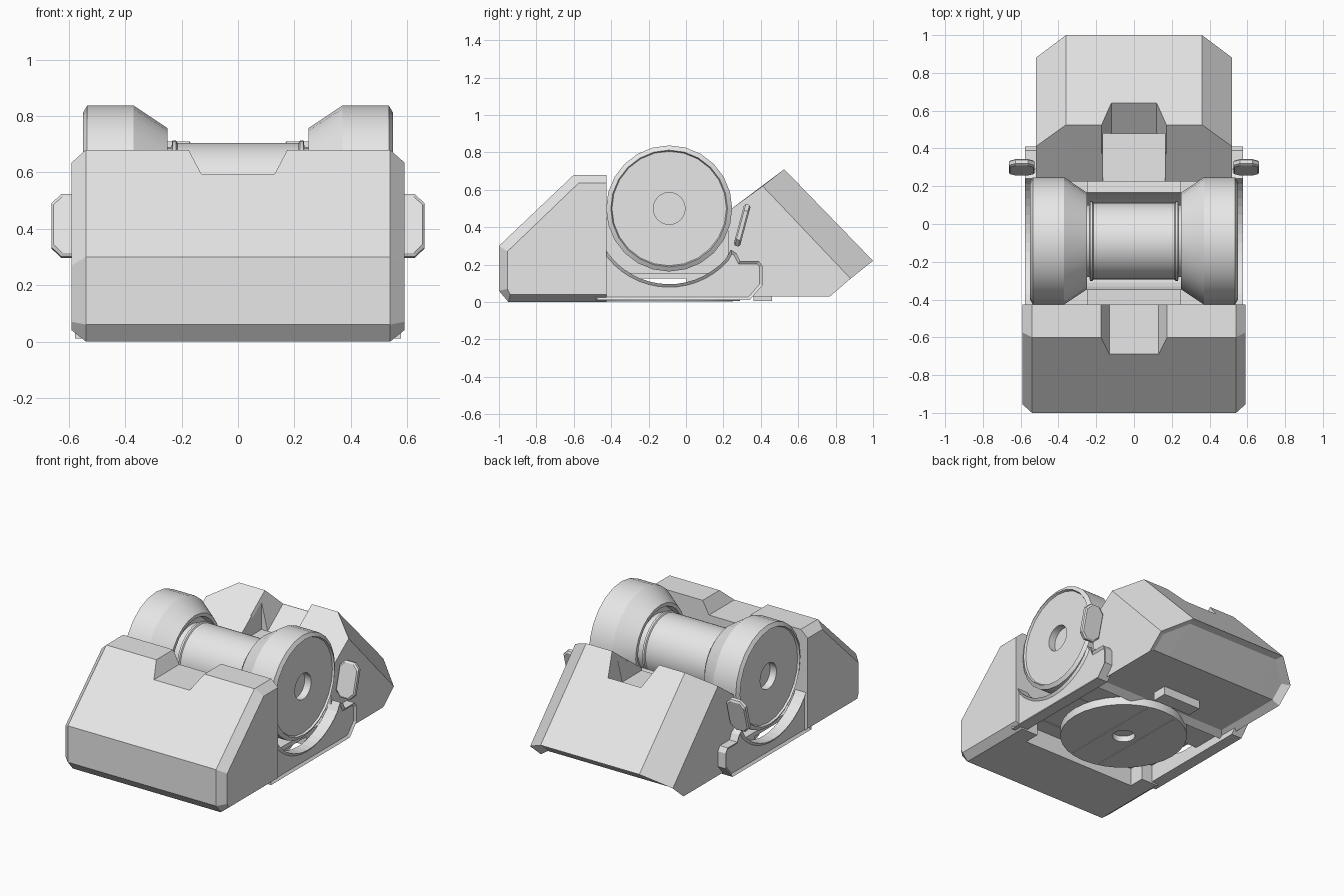
import bpy, bmesh, math
from mathutils import Vector

cube = bpy.data.objects.get("Cube")
if cube:
    bpy.data.objects.remove(cube, do_unlink=True)

grey = bpy.data.materials.new("plain_grey")
grey.use_nodes = True
grey.diffuse_color = (0.8, 0.8, 0.8, 1)
grey.node_tree.nodes["Principled BSDF"].inputs["Base Color"].default_value = (0.8, 0.8, 0.8, 1)

AXLE_Y, AXLE_Z = -0.09, 0.5


def finish(name, bm, smooth=False):
    bmesh.ops.remove_doubles(bm, verts=bm.verts, dist=1e-5)
    bmesh.ops.recalc_face_normals(bm, faces=bm.faces)
    mesh = bpy.data.meshes.new(name)
    bm.to_mesh(mesh)
    bm.free()
    mesh.materials.append(grey)
    ob = bpy.data.objects.new(name, mesh)
    bpy.context.collection.objects.link(ob)
    bpy.ops.object.select_all(action='DESELECT')
    ob.select_set(True)
    bpy.context.view_layer.objects.active = ob
    if smooth:
        bpy.ops.object.shade_smooth_by_angle(angle=math.radians(28))
    return ob


def loft_mesh(sections):
    """Skin side profiles (y, z) placed at successive x positions."""
    bm = bmesh.new()
    rings = [[bm.verts.new((x, y, z)) for y, z in pts] for x, pts in sections]
    n = len(rings[0])
    for a, b in zip(rings, rings[1:]):
        for i in range(n):
            j = (i + 1) % n
            bm.faces.new((a[i], a[j], b[j], b[i]))
    bm.faces.new(rings[0])
    bm.faces.new(rings[-1])
    bmesh.ops.recalc_face_normals(bm, faces=bm.faces)
    return bm


def symmetric(inner_x, inner, outer_x, outer):
    return [(-outer_x, outer), (-inner_x, inner), (inner_x, inner), (outer_x, outer)]


def box(name, x, y0, y1, z0, z1):
    pts = [(y0, z0), (y1, z0), (y1, z1), (y0, z1)]
    return finish(name, loft_mesh([(-x, pts), (x, pts)]))


def lathe(name, profile, place, segs):
    """Turn (position along axis, radius) points; place maps them to space."""
    bm = bmesh.new()
    rings = []
    for k in range(segs):
        a = 2 * math.pi * k / segs
        rings.append([bm.verts.new(place(t, r * math.cos(a), r * math.sin(a))) for t, r in profile])
    for k in range(segs):
        a, b = rings[k], rings[(k + 1) % segs]
        for i in range(len(profile) - 1):
            bm.faces.new((a[i], a[i + 1], b[i + 1], b[i]))
    bmesh.ops.remove_doubles(bm, verts=bm.verts, dist=1e-5)
    bmesh.ops.dissolve_degenerate(bm, edges=bm.edges, dist=1e-5)
    return finish(name, bm, smooth=True)


def arc(r, start, end, n):
    out = []
    for i in range(n + 1):
        a = math.radians(start + (end - start) * i / n)
        out.append((AXLE_Y + r * math.cos(a), AXLE_Z + r * math.sin(a)))
    return out


def cut(target, cutter):
    mod = target.modifiers.new("cut", 'BOOLEAN')
    mod.object = cutter
    mod.operation = 'DIFFERENCE'
    mod.solver = 'EXACT'
    bpy.ops.object.select_all(action='DESELECT')
    target.select_set(True)
    bpy.context.view_layer.objects.active = target
    bpy.ops.object.modifier_apply(modifier=mod.name)
    bpy.data.objects.remove(cutter, do_unlink=True)


# Front block: sloped nose with chamfered sides
full = [(-0.95, 0), (-1, 0.06), (-1, 0.3), (-0.6, 0.68), (-0.425, 0.68), (-0.425, 0)]
side = [(-0.94, 0.04), (-0.955, 0.07), (-0.955, 0.27), (-0.575, 0.635), (-0.425, 0.635), (-0.425, 0.04)]
front_block = finish("front_block", loft_mesh(symmetric(0.54, full, 0.59, side)))
low = [(-0.8, 0.595), (-0.3, 0.595), (-0.3, 0.8), (-0.8, 0.8)]
high = [(-0.8, 0.685), (-0.3, 0.685), (-0.3, 0.8), (-0.8, 0.8)]
cut(front_block, finish("notch_cutter", loft_mesh(symmetric(0.13, low, 0.178, high))))
cut(front_block, box("cavity_cutter", 0.42, -0.53, -0.3, -0.1, 0.12))

# Rear block: wedge with angled sides and a recessed underside
full = [(0.225, 0.485), (0.525, 0.71), (1, 0.22), (0.77, 0.03), (0.225, 0.03)]
side = [(0.225, 0.485), (0.41, 0.62), (0.88, 0.125), (0.77, 0.03), (0.225, 0.03)]
bm = loft_mesh(symmetric(0.36, full, 0.52, side))
under = [f for f in bm.faces if f.normal.z < -0.5]
bmesh.ops.inset_region(bm, faces=under, thickness=0.045, depth=-0.03, use_even_offset=True)
rear_block = finish("rear_block", bm)
deep = [(0.28, 0.32), (0.64, 0.59), (0.64, 0.9), (0.28, 0.9)]
shallow = [(0.28, 0.53), (0.53, 0.717), (0.53, 0.9), (0.28, 0.9)]
deep[0] = (0.48, 0.47)
shallow[0] = (0.37, 0.597)
cut(rear_block, finish("rear_notch_cutter", loft_mesh(symmetric(0.12, deep, 0.172, shallow))))
cut(rear_block, box("rear_seat_cutter", 0.165, 0.1, 0.48, 0.47, 0.9))

# Cradle under the spool, deck under the wheels
cradle = [(-0.43, 0.125), (0.23, 0.125), (0.23, 0.45)] + arc(0.26, -10, -170, 14) + [(-0.43, 0.45)]
finish("spool_cradle", loft_mesh([(-0.25, cradle), (0.25, cradle)]))
box("deck", 0.5, -0.43, 0.24, 0.125, 0.155)
box("bulkhead", 0.5, 0.0, 0.24, 0.065, 0.15)

# Wheels, spool, side saddles and latch tabs
wheel = [(0.28, 0), (0.28, 0.225), (0.25, 0.235), (0.25, 0.257), (0.37, 0.337), (0.535, 0.337),
         (0.55, 0.312), (0.537, 0.306), (0.537, 0.085), (0.49, 0.085), (0.49, 0)]
saddle = [(-0.48, 0.01), (0.34, 0.01), (0.41, 0.09), (0.41, 0.19), (0.39, 0.22), (0.29, 0.22),
          (0.27, 0.26), (0.24, 0.28)] + arc(0.405, -42, -155, 16) + [(-0.48, 0.315)]
for s, label in ((1, "left"), (-1, "right")):
    lathe(label + "_wheel", wheel, lambda t, u, v: (s * t, AXLE_Y + u, AXLE_Z + v), 24)

    bm = loft_mesh([(s * 0.5, saddle), (s * 0.578, saddle)])
    outer = [f for f in bm.faces if f.normal.x * s > 0.9]
    bmesh.ops.inset_region(bm, faces=outer, thickness=0.016, depth=-0.012, use_even_offset=True)
    finish(label + "_saddle", bm)

    # Octagonal tab, leaning back
    bm = bmesh.new()
    w, h, c = 0.068, 0.115, 0.035
    outline = [(w, h - c), (w - c, h), (c - w, h), (-w, h - c), (-w, c - h), (c - w, -h), (w - c, -h), (w, c - h)]
    lean = math.radians(15)
    rings = []
    for d, k in ((-0.018, 0.9), (-0.01, 1), (0.01, 1), (0.018, 0.9)):
        rings.append([bm.verts.new((s * 0.594 + x * k,
                                    0.3 + z * k * math.sin(lean) + d * math.cos(lean),
                                    0.41 + z * k * math.cos(lean) - d * math.sin(lean))) for x, z in outline])
    for a, b in zip(rings, rings[1:]):
        for i in range(8):
            j = (i + 1) % 8
            bm.faces.new((a[i], a[j], b[j], b[i]))
    bm.faces.new(rings[0])
    bm.faces.new(rings[-1])
    finish(label + "_tab", bm)

half = [(0, 0.205), (0.215, 0.205), (0.22, 0.213), (0.233, 0.213), (0.236, 0.19), (0.29, 0.19), (0.29, 0)]
spool = [(-t, r) for t, r in reversed(half)] + half[1:]
lathe("spool", spool, lambda t, u, v: (t, AXLE_Y + u, AXLE_Z + v), 32)

# Underside turntable with a centre recess, cross strip and catch
disc = [(0.06, 0), (0.06, 0.39), (0.006, 0.39), (0.006, 0.07), (0.045, 0.07), (0.045, 0)]
lathe("turntable", disc, lambda t, u, v: (u, -0.1 + v, t), 32)
for s, label in ((1, "left"), (-1, "right")):
    strip = [(-0.45, 0.002), (0.25, 0.002), (0.25, 0.01), (-0.45, 0.01)]
    finish(label + "_turntable_rib", loft_mesh([(s * 0.1, strip), (s * 0.112, strip)]))
box("catch", 0.14, 0.36, 0.46, 0.004, 0.08)
